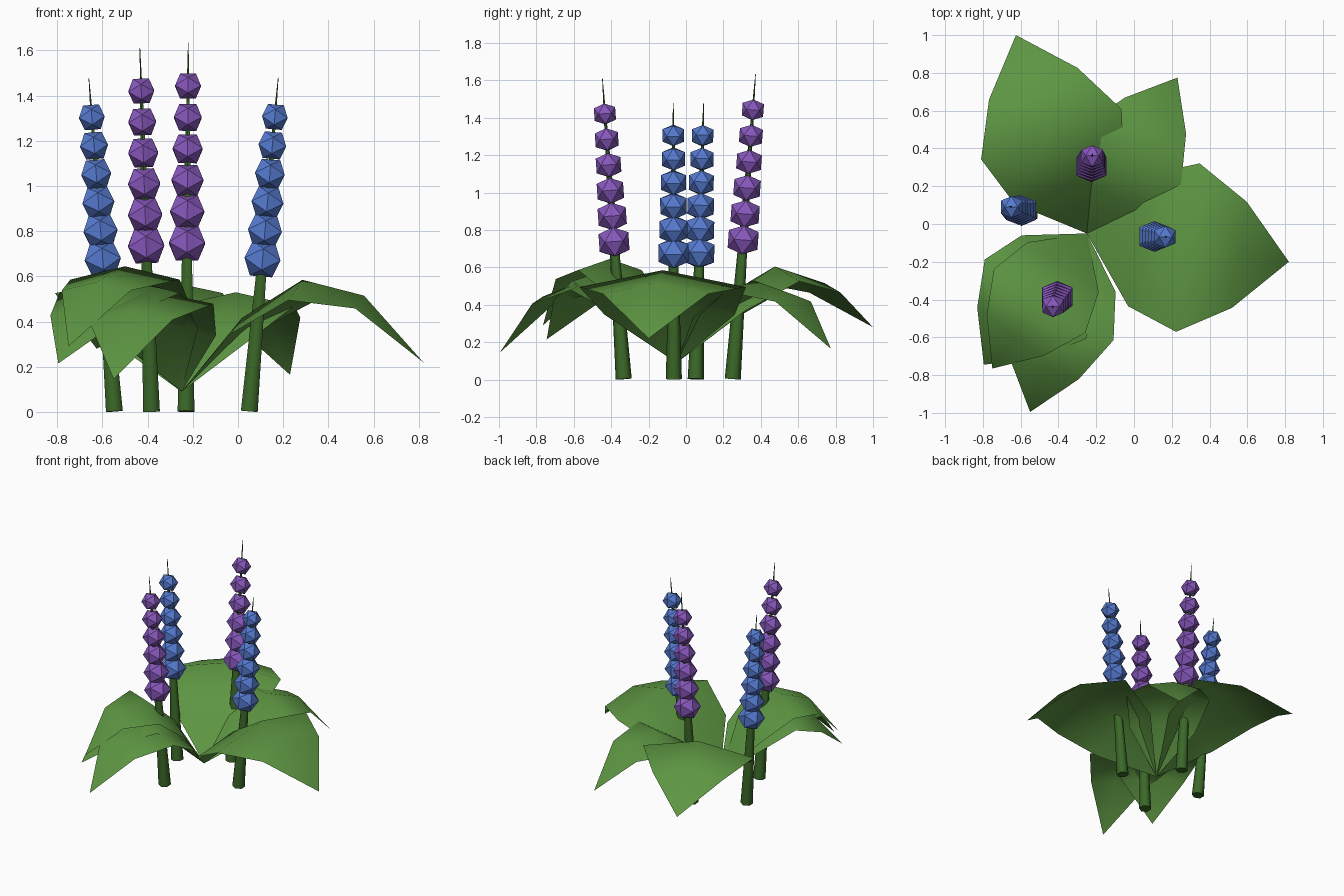
import bpy, bmesh
from mathutils import Vector

cube = bpy.data.objects.get("Cube")
if cube:
    bpy.data.objects.remove(cube)


def material(name, srgb):
    rgba = [(c / 255) ** 2.2 for c in srgb] + [1.0]
    m = bpy.data.materials.new(name)
    m.use_nodes = True
    m.diffuse_color = rgba
    bsdf = next(n for n in m.node_tree.nodes if n.type == "BSDF_PRINCIPLED")
    bsdf.inputs["Base Color"].default_value = rgba
    return m


LEAF = material("leaf green", (93, 148, 68))
STEM = material("stem green", (61, 104, 44))
PURPLE = material("purple petals", (134, 88, 186))
BLUE = material("blue petals", (86, 121, 206))


def make_object(name, bm, mat, smooth):
    mesh = bpy.data.meshes.new(name)
    bm.to_mesh(mesh)
    bm.free()
    mesh.materials.append(mat)
    for p in mesh.polygons:
        p.use_smooth = smooth
    ob = bpy.data.objects.new(name, mesh)
    bpy.context.collection.objects.link(ob)
    return ob


# Leaves: a grid three points wide, folded along the midrib and arched outward
BASE = Vector((-0.25, -0.05, 0.09))


def add_leaf(name, tip, half_width, mid_z, outer_z):
    tip = Vector(tip)
    out = Vector((tip.x - BASE.x, tip.y - BASE.y, 0))
    side = Vector((-out.y, out.x, 0)).normalized()
    low_z = BASE.z + 0.66 * (mid_z - BASE.z)
    bm = bmesh.new()
    rows = [[bm.verts.new(BASE)] * 3]
    for along, width, z in ((0.25, 0.78, low_z), (0.5, 1, mid_z), (0.755, 0.63, outer_z)):
        row = []
        for s in (-1, 0, 1):
            lat = s * half_width * width
            p = BASE + out * along + side * lat
            p.z = z - 0.2 * abs(lat)
            row.append(bm.verts.new(p))
        rows.append(row)
    rows.append([bm.verts.new(tip)] * 3)
    for a, b in zip(rows, rows[1:]):
        for i in (0, 1):
            corners = list(dict.fromkeys((a[i + 1], a[i], b[i], b[i + 1])))
            face = bm.faces.new(corners)
            face.normal_update()
            if face.normal.z < 0:
                face.normal_flip()
    make_object(name, bm, LEAF, True)


add_leaf("leaf_right", (0.82, -0.20, 0.22), 0.45, 0.585, 0.515)
add_leaf("leaf_back_right", (0.23, 0.775, 0.165), 0.30, 0.53, 0.455)
add_leaf("leaf_back_left", (-0.625, 1.0, 0.28), 0.395, 0.605, 0.515)
add_leaf("leaf_front_upper", (-0.75, -0.765, 0.29), 0.295, 0.645, 0.575)
add_leaf("leaf_front_lower", (-0.795, -0.745, 0.215), 0.34, 0.595, 0.47)
add_leaf("leaf_front", (-0.55, -0.995, 0.145), 0.306, 0.54, 0.445)


# Flower spikes: tapered leaning stem with a row of shrinking faceted blossoms
def add_blossom(bm, centre, tilt, half):
    k = half / 1.618
    pts = []
    for a in (-1, 1):
        for b in (-1.618, 1.618):
            pts += [(a, 0, b), (0, b, a), (b, a, 0)]
    verts = [bm.verts.new(centre + tilt @ Vector((x * k, y * k, z * k * 0.96)))
             for x, y, z in pts]
    bmesh.ops.convex_hull(bm, input=verts)


def add_spike(name, foot, tip, mat):
    foot, tip = Vector(foot), Vector(tip)
    axis = tip - foot
    tilt = Vector((0, 0, 1)).rotation_difference(axis)

    bm = bmesh.new()
    bmesh.ops.create_cone(bm, cap_ends=True, segments=6, radius1=0.043, radius2=0.0015,
                          depth=axis.length)
    mat4 = tilt.to_matrix().to_4x4()
    mat4.translation = (foot + tip) / 2
    bm.transform(mat4)
    stem = make_object(name + "_stem", bm, STEM, True)
    for p in stem.data.polygons:
        p.use_smooth = len(p.vertices) < 6

    bm = bmesh.new()
    for i in range(6):
        add_blossom(bm, foot + axis * (0.456 + 0.0852 * i), tilt, 0.08 - 0.0046 * i)
    bmesh.ops.recalc_face_normals(bm, faces=bm.faces)
    make_object(name + "_blossoms", bm, mat, False)


add_spike("purple_back", (-0.23, 0.25, 0.003), (-0.22, 0.372, 1.635), PURPLE)
add_spike("purple_front", (-0.383, -0.333, 0.003), (-0.434, -0.447, 1.61), PURPLE)
add_spike("blue_right", (0.05, -0.065, 0.003), (0.178, -0.068, 1.48), BLUE)
add_spike("blue_left", (-0.547, 0.052, 0.003), (-0.66, 0.094, 1.478), BLUE)
